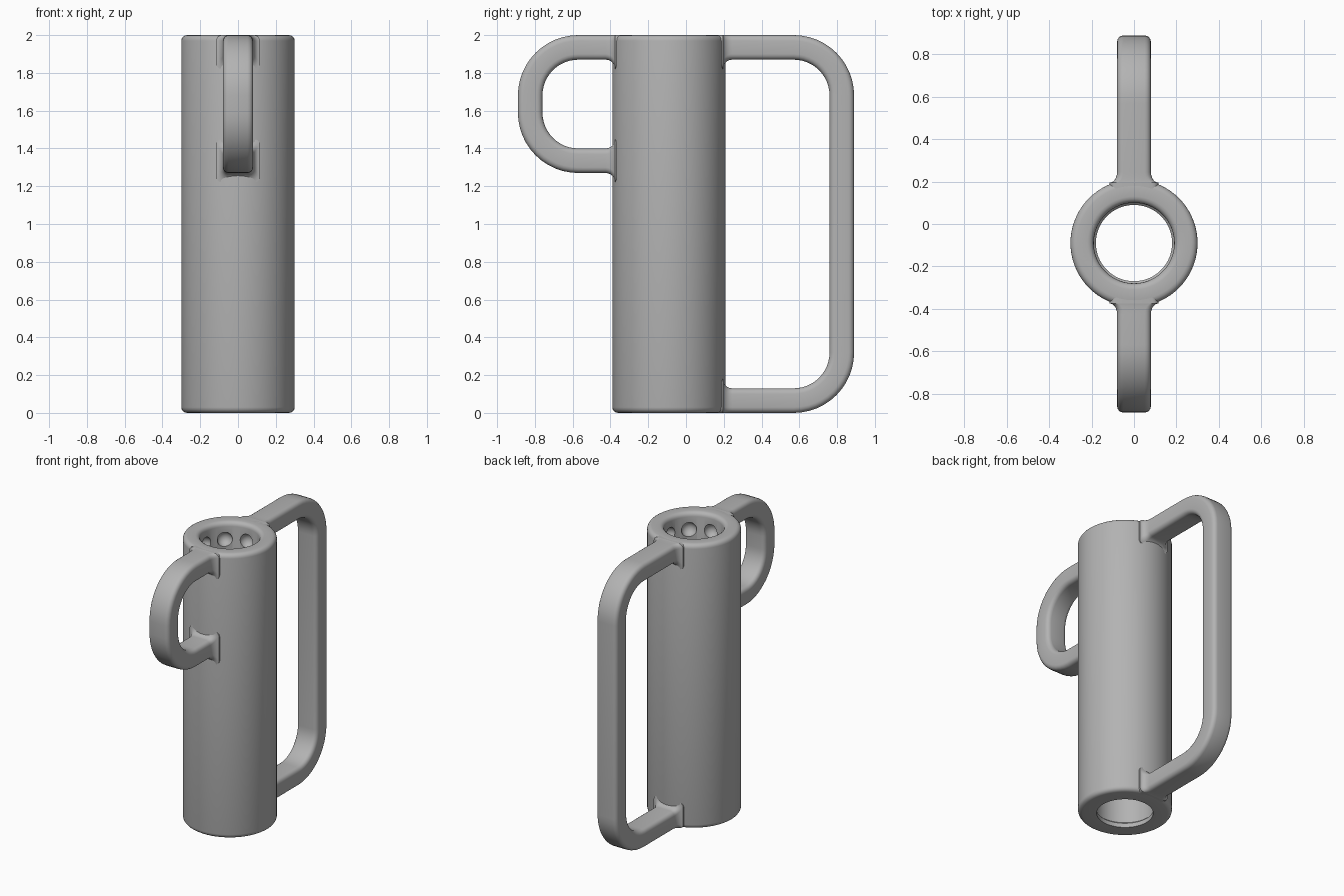
import bpy, bmesh
from math import sin, cos, pi, sqrt
from mathutils import Vector

if "Cube" in bpy.data.objects:
    bpy.data.objects.remove(bpy.data.objects["Cube"])

AXIS_Y = -0.09      # tube axis
TUBE_R = 0.30
BORE_R = 0.19
LIP_R = 0.18
HEIGHT = 2.0
EDGE = 0.03         # rounding of edges

grey = bpy.data.materials.new("plain grey")
grey.use_nodes = True
tone = (0.45, 0.45, 0.45, 1)
grey.diffuse_color = tone
grey.node_tree.nodes["Principled BSDF"].inputs["Base Color"].default_value = tone


def make_object(name, bm):
    bmesh.ops.recalc_face_normals(bm, faces=bm.faces)
    mesh = bpy.data.meshes.new(name)
    bm.to_mesh(mesh)
    bm.free()
    mesh.materials.append(grey)
    obj = bpy.data.objects.new(name, mesh)
    bpy.context.collection.objects.link(obj)
    return obj


def smooth(obj):
    bpy.ops.object.select_all(action="DESELECT")
    obj.select_set(True)
    bpy.context.view_layer.objects.active = obj
    bpy.ops.object.shade_smooth_by_angle(angle=pi / 5)


def arc(cx, cy, r, start, steps=4, sweep=pi / 2):
    return [(cx + r * cos(start + sweep * i / steps),
             cy + r * sin(start + sweep * i / steps)) for i in range(steps + 1)]


def loft(bm, rings, closed=False):
    """Join successive closed rings of vertices with quads."""
    n = len(rings[0])
    pairs = list(zip(rings, rings[1:]))
    if closed:
        pairs.append((rings[-1], rings[0]))
    for a, b in pairs:
        for i in range(n):
            j = (i + 1) % n
            bm.faces.new((a[i], a[j], b[j], b[i]))


# Hollow tube: rounded rims and a narrow lip at the foot of the bore
profile = (arc(TUBE_R - EDGE, EDGE, EDGE, -pi / 2)
           + arc(TUBE_R - EDGE, HEIGHT - EDGE, EDGE, 0)
           + arc(BORE_R + EDGE, HEIGHT - EDGE, EDGE, pi / 2)
           + [(BORE_R, 0.04), (LIP_R, 0.03), (LIP_R, 0)])
SIDES = 72
bm = bmesh.new()
rings = []
for k in range(SIDES):
    a = 2 * pi * k / SIDES
    rings.append([bm.verts.new((r * cos(a), AXIS_Y + r * sin(a), z)) for r, z in profile])
loft(bm, rings, closed=True)
tube = make_object("tube", bm)

# Ring of eight round dimples inside the bore
bm = bmesh.new()
for k in range(8):
    a = pi / 4 * k
    ball = bmesh.ops.create_uvsphere(bm, u_segments=20, v_segments=12, radius=0.05)
    bmesh.ops.translate(bm, verts=ball["verts"],
                        vec=Vector((BORE_R * cos(a), AXIS_Y + BORE_R * sin(a), 1.88)))
cutter = make_object("dimple_cutter", bm)
cutter.hide_render = True
cut = tube.modifiers.new("dimples", "BOOLEAN")
cut.operation = "DIFFERENCE"
cut.solver = "EXACT"
cut.object = cutter
bpy.context.view_layer.objects.active = tube
bpy.ops.object.modifier_apply(modifier=cut.name)
bpy.data.objects.remove(cutter)
smooth(tube)


def section(half, low, high):
    """Rounded rectangle: x across, second value is depth from outer face."""
    r = EDGE
    return (arc(half - r, high - r, r, 0) + arc(-half + r, high - r, r, pi / 2)
            + arc(-half + r, low + r, r, pi) + arc(half - r, low + r, r, 3 * pi / 2))


def handle(name, side, reach, z_low, z_high, flare_below):
    """Flat strap handle whose two ends flare into the tube wall."""
    bend, thick, half = 0.32, 0.13, 0.08
    wall, fillet = 0.285, 0.05
    # stations: distance from axis, height, inward direction, flare
    end = [(wall - 0.035, fillet)]
    for i in range(7):
        d = fillet * (1 - cos(pi / 2 * i / 6))
        end.append((wall + d, fillet - sqrt(max(0, fillet ** 2 - (fillet - d) ** 2))))
    cu = reach - bend
    stations = [(u, z_high, 0, -1, e, 0) for u, e in end]
    for centre, start in ((z_high - bend, pi / 2), (z_low + bend, 0)):
        for i in range(13):
            a = start - pi / 2 * i / 12
            stations.append((cu + bend * cos(a), centre + bend * sin(a),
                             -cos(a), -sin(a), 0, 0))
    stations += [(u, z_low, 0, 1, e, e if flare_below else 0) for u, e in reversed(end)]

    bm = bmesh.new()
    rings = []
    for u, z, du, dz, e, below in stations:
        pts = section(half + 0.7 * e, -below, thick + e)
        rings.append([bm.verts.new((x, AXIS_Y + side * (u + du * t), z + dz * t))
                      for x, t in pts])
    loft(bm, rings)
    bm.faces.new(rings[0])
    bm.faces.new(rings[-1])
    smooth(make_object(name, bm))


handle("front_finger_loop", -1, 0.80, 1.27, HEIGHT, True)
handle("back_long_handle", 1, 0.98, 0.0, HEIGHT, False)
